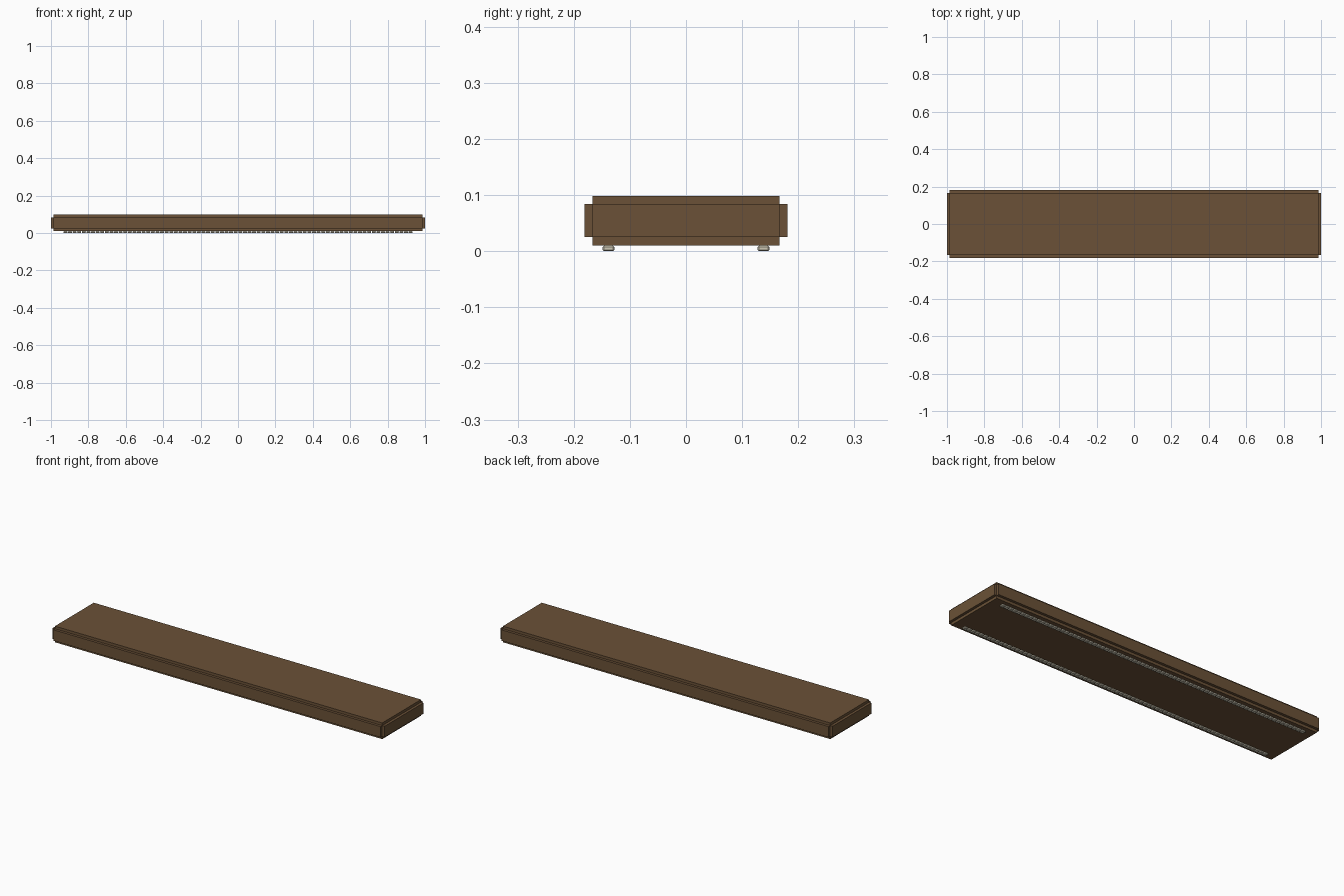
import bpy, bmesh
from mathutils import Vector

if "Cube" in bpy.data.objects:
    bpy.data.objects.remove(bpy.data.objects["Cube"])


def material(name, rgb):
    m = bpy.data.materials.new(name)
    m.diffuse_color = (*rgb, 1)
    m.use_nodes = True
    m.node_tree.nodes["Principled BSDF"].inputs["Base Color"].default_value = m.diffuse_color
    return m


def add_object(name, bm, mat):
    bmesh.ops.recalc_face_normals(bm, faces=bm.faces[:])
    mesh = bpy.data.meshes.new(name)
    bm.to_mesh(mesh)
    bm.free()
    mesh.materials.append(mat)
    obj = bpy.data.objects.new(name, mesh)
    bpy.context.collection.objects.link(obj)
    return obj


def add_box(bm, center, size):
    verts = bmesh.ops.create_cube(bm, size=1)["verts"]
    for v in verts:
        v.co = Vector(c + a * s for c, a, s in zip(center, v.co, size))
    return verts


brown = material("brown wood", (0.145, 0.083, 0.038))
cream = material("pale cream", (0.62, 0.58, 0.46))

# Board: a box whose six faces are raised, leaving every edge notched
STEP = 0.0143
bm = bmesh.new()
add_box(bm, (0, 0, 0.0545), (2 - 2 * STEP, 0.334, 0.0592))
bm.normal_update()
for face in bm.faces[:]:
    shift = face.normal * STEP
    new = bmesh.ops.extrude_face_region(bm, geom=[face])["geom"]
    bmesh.ops.translate(bm, vec=shift,
                        verts=[g for g in new if isinstance(g, bmesh.types.BMVert)])
add_object("board", bm, brown)

# Two rows of small chamfered beads under the board
COUNT, LENGTH = 76, 1.87
PITCH = LENGTH / COUNT
for side, y in (("front", -0.138), ("back", 0.138)):
    bm = bmesh.new()
    for i in range(COUNT):
        x = -LENGTH / 2 + (i + 0.5) * PITCH
        add_box(bm, (x, y, 0.005), (0.0215, 0.021, 0.01))
    bmesh.ops.bevel(bm, geom=bm.edges[:], offset=0.0025, segments=1,
                    affect='EDGES')
    add_object(side + "_bead_strip", bm, cream)
